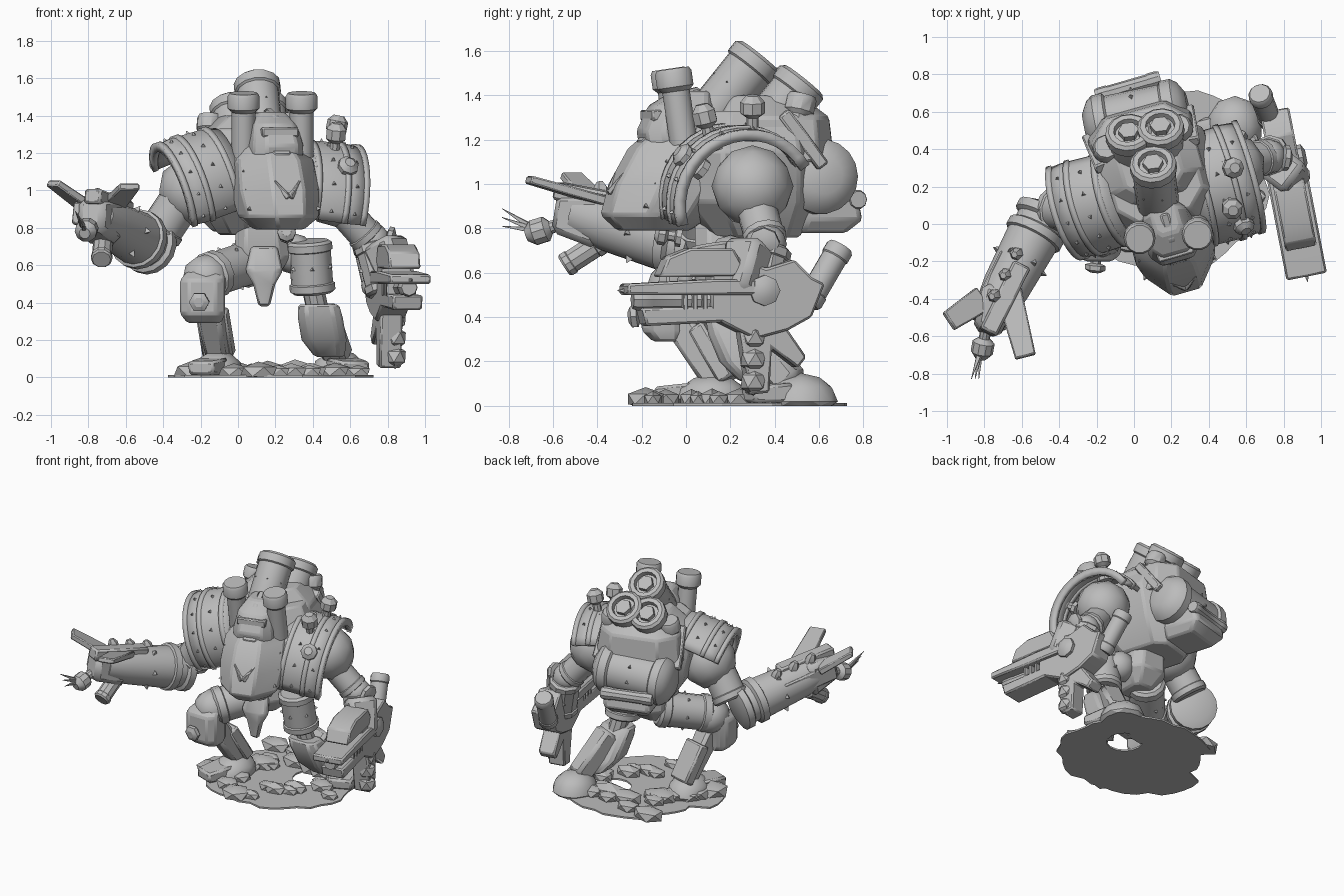
import bpy, bmesh, math, random
from mathutils import Matrix, Vector
random.seed(4)
if bpy.data.objects.get("Cube"):
    bpy.data.objects.remove(bpy.data.objects["Cube"])
grey = bpy.data.materials.new("bare_grey")
grey.use_nodes = True
grey.diffuse_color = (0.5, 0.5, 0.5, 1)
grey.node_tree.nodes["Principled BSDF"].inputs["Base Color"].default_value = grey.diffuse_color
IDENTITY = Matrix.Identity(4)
rivet_spots = []

def finish(name, bm, matrix=IDENTITY, bevel=0):
    bm.transform(matrix)
    bmesh.ops.recalc_face_normals(bm, faces=bm.faces)
    mesh = bpy.data.meshes.new(name)
    bm.to_mesh(mesh)
    bm.free()
    mesh.materials.append(grey)
    mesh.polygons.foreach_set("use_smooth", [True] * len(mesh.polygons))
    mesh.set_sharp_from_angle(angle=math.radians(32))
    obj = bpy.data.objects.new(name, mesh)
    bpy.context.collection.objects.link(obj)
    if bevel:
        obj.modifiers.new("edge_bevel", 'BEVEL').width = bevel
    return obj

def aim(start, end):
    start, axis = Vector(start), Vector(end) - Vector(start)
    return Matrix.Translation(start) @ axis.to_track_quat('Z', 'Y').to_matrix().to_4x4(), axis.length

# Skin a closed solid over rings of points
def solid(name, rings, matrix=IDENTITY, bevel=0):
    bm = bmesh.new()
    rows = [[bm.verts.new(point) for point in ring] for ring in rings]
    for low, high in zip(rows, rows[1:]):
        for i in range(len(low)):
            bm.faces.new((low[i - 1], low[i], high[i], high[i - 1]))
    bm.faces.new(rows[0])
    bm.faces.new(rows[-1])
    return finish(name, bm, matrix, bevel)

# Lathe a (fraction along, radius factor) profile between two points
def turned(name, start, end, radius, profile, sides=14, matrix=IDENTITY, rivets=0):
    place, length = aim(start, end)
    place = matrix @ place
    for i in range(rivets):
        out = Vector((math.cos(math.tau * i / rivets), math.sin(math.tau * i / rivets), 0))
        rivet_spots.append((place @ (out * radius * 0.9 + Vector((0, 0, length / 2))), place.to_3x3() @ out))
    spokes = [(radius * math.cos(math.tau * i / sides), radius * math.sin(math.tau * i / sides)) for i in range(sides)]
    return solid(name, [[(u * f, v * f, along * length) for u, v in spokes] for along, f in profile], place)

def ball(name, centre, radius, squash=(1, 1, 1), matrix=IDENTITY, detail=2):
    bm = bmesh.new()
    bmesh.ops.create_icosphere(bm, subdivisions=detail, radius=radius)
    bm.transform(matrix @ Matrix.Translation(centre) @ Matrix.Diagonal((*squash, 1)))
    for v in bm.verts:
        v.co.z = max(v.co.z, 0)
    finish(name, bm)

# Stack chamfered rectangles given as (height, centre x, centre y, half x, half y)
def loft(name, sections, matrix=IDENTITY, c=0.6):
    outline = [(1, c), (c, 1), (-c, 1), (-1, c), (-1, -c), (-c, -1), (c, -1), (1, -c)]
    solid(name, [[(x + hx * u, y + hy * v, z) for u, v in outline] for z, x, y, hx, hy in sections], matrix, 0.012)

def beam(name, start, end, width, height, taper=1, matrix=IDENTITY):
    place, length = aim(start, end)
    corners = [(u * width / 2, v * height / 2) for u, v in ((-1, -1), (1, -1), (1, 1), (-1, 1))]
    rings = [[(u * f, v * f, z) for u, v in corners] for f, z in ((1, 0), (taper, length))]
    solid(name, rings, matrix @ place, min(width, height) * 0.15)

# Extrude a (y, z) outline sideways
def slab(name, outline, thickness, matrix=IDENTITY):
    solid(name, [[(side * thickness / 2, y, z) for y, z in outline] for side in (-1, 1)], matrix, 0.01)

# Curved shoulder shell swept from front to back
def shell(name, matrix, radius, stations, thickness, first, last=148):
    bm = bmesh.new()
    angles = [math.radians(first + (last - first) * i / 16) for i in range(17)]
    rows = [[bm.verts.new((x, -radius * f * math.cos(a), radius * f * math.sin(a))) for x, f in stations] for a in angles]
    for low, high in zip(rows, rows[1:]):
        for k in range(len(stations) - 1):
            bm.faces.new((low[k], low[k + 1], high[k + 1], high[k]))
    mod = finish(name, bm, matrix).modifiers.new("thickness", 'SOLIDIFY')
    mod.thickness, mod.offset = thickness, 0

PLAIN = [(0, 1), (1, 1)]
DRUM = [(0, 0.85), (0.05, 1), (0.18, 1), (0.2, 0.92), (0.8, 0.92), (0.82, 1), (0.95, 1), (1, 0.85)]
CHIMNEY = [(0, 0.75), (0.7, 0.75), (0.76, 1), (0.95, 1), (1, 0.88)]
ENGINE = [(0, 0.9), (0.1, 1), (0.8, 1), (0.82, 1.1), (0.96, 1.1), (1, 0.95), (1, 0.7), (0.92, 0.65)]
KNOB = [(0, 0.9), (0.2, 0.9), (0.25, 0.5), (0.5, 0.5), (0.6, 1), (0.85, 1), (1, 0.5)]
BARREL = [(0, 0.5), (0.06, 0.85), (0.12, 1), (0.22, 1), (0.24, 0.9), (0.76, 0.9), (0.78, 1), (0.88, 1), (0.94, 0.85), (1, 0.5)]
GAUNTLET = [(0, 0.7), (0.03, 1), (0.1, 1), (0.12, 0.85), (0.18, 0.85), (0.2, 1), (0.27, 1), (0.28, 0.9), (0.75, 0.8), (1, 0.65)]

# Torso, turned a little towards its left
torso = Matrix.Translation((0.12, 0.2, 0)) @ Matrix.Rotation(math.radians(16), 4, 'Z')
loft("torso_core", [(0.76, 0, 0.1, 0.17, 0.2), (0.92, 0, 0.06, 0.28, 0.3), (1.15, 0, 0.05, 0.33, 0.3), (1.33, 0, 0.08, 0.24, 0.24)], torso)
loft("chest_plate", [(0.79, 0, -0.36, 0.12, 0.16), (0.86, 0, -0.35, 0.2, 0.24), (1, 0, -0.28, 0.22, 0.27), (1.16, 0, -0.21, 0.21, 0.25), (1.25, 0, -0.16, 0.14, 0.2)], torso, 0.4)
for side in (-1, 1):
    beam("chest_emblem_bar", (0, -0.56, 0.96), (side * 0.07, -0.51, 1.05), 0.04, 0.03, 0.6, torso)
    beam("back_plate", (side * 0.2, 0.18, 1.32), (side * 0.22, 0.36, 1.08), 0.18, 0.06, 1, torso)
    turned("exhaust_pipe", (side * 0.24, 0.2, 1.1), (side * 0.2, 0.28, 1.4), 0.07, CHIMNEY, 10, torso)
    for z in (0.9, 1, 1.1):
        rivet_spots.append((torso @ Vector((side * 0.19, -0.4 + (z - 1) / 2, z)), torso.to_3x3() @ Vector((side, -1, 0.3))))

# Head between two chimneys
loft("helmet", [(1.14, 0, -0.25, 0.14, 0.15), (1.24, 0, -0.26, 0.14, 0.16), (1.35, 0, -0.23, 0.12, 0.14), (1.42, 0, -0.18, 0.07, 0.08)], torso)
beam("helmet_brow", (-0.1, -0.37, 1.31), (0.1, -0.37, 1.31), 0.05, 0.05, 1, torso)
slab("helmet_crest", [(-0.4, 1.28), (-0.3, 1.4), (-0.15, 1.44), (-0.15, 1.3)], 0.05, torso)
beam("jaw_guard", (0, -0.33, 1.24), (0, -0.42, 1.17), 0.16, 0.08, 0.6, torso)
for x, y in ((0.03, -0.07), (0.34, -0.05)):
    turned("head_chimney", (x, y + 0.04, 1.18), (x, y - 0.01, 1.52), 0.085, CHIMNEY)

# Back: three engine pots, fuel barrel and lower pack
loft("engine_block", [(1.1, 0, 0.17, 0.3, 0.27), (1.3, 0, 0.17, 0.27, 0.25), (1.4, 0, 0.14, 0.16, 0.16)], torso)
for x, y, z in ((0.1, 0.33, 1.58), (-0.03, 0.5, 1.46), (0.14, 0.53, 1.47)):
    foot = (x + 0.03, y - 0.24, z - 0.3)
    turned("engine_pot", foot, (x, y, z), 0.114, ENGINE, 14, rivets=7)
    turned("engine_nozzle_hub", foot, (x, y + 0.004, z), 0.055, PLAIN, 6)
turned("fuel_barrel", (-0.28, 0.4, 1), (0.28, 0.36, 1.04), 0.17, BARREL, 18, torso, rivets=9)
loft("lower_pack", [(0.78, 0, 0.4, 0.13, 0.11), (0.84, 0, 0.44, 0.17, 0.14), (0.94, 0, 0.42, 0.17, 0.14)], torso, 0.85)
turned("pack_pipe", (-0.18, 0.55, 0.93), (0.18, 0.55, 0.93), 0.045, DRUM, 10, torso)

# Shoulder guards with raised rims, balls and knobs
for side, label, x, y, z, radius, tilt, first in ((-1, "right", 0.33, 0.02, 1.03, 0.27, 18, -40), (1, "left", 0.32, -0.06, 0.93, 0.32, 7, -18)):
    place = torso @ Matrix.Translation((side * x, y, z)) @ Matrix.Rotation(math.radians(side * tilt), 4, 'Y')
    shell(label + "_shoulder_guard", place, radius, [(side * u, f) for u, f in ((-0.17, 0.92), (-0.08, 0.98), (0.08, 1), (0.16, 0.97))], 0.03, first)
    for u, f in ((-0.11, 0.97), (0.05, 1), (0.155, 0.98)):
        shell(label + "_guard_rim", place, radius * f, [(side * (u - 0.015), 1), (side * (u + 0.015), 1)], 0.05, first)
    for degrees in range(first + 10, 148, 26):
        out = Vector((0, -math.cos(math.radians(degrees)), math.sin(math.radians(degrees))))
        for u in (-0.03, 0.1):
            rivet_spots.append((place @ (out * (radius + 0.01) + Vector((side * u, 0, 0))), place.to_3x3() @ out))
ball("right_shoulder_ball", (-0.24, 0.08, 1), 0.19)
ball("left_shoulder_ball", (0.52, 0.3, 0.99), 0.185)
for base, tip in (((0.5, 0.3, 1.2), (0.54, 0.3, 1.4)), ((0.51, 0.12, 1.15), (0.53, 0.07, 1.36)), ((0.55, 0.08, 1.06), (0.6, -0.04, 1.15))):
    turned("guard_knob", base, tip, 0.056, KNOB, 8)

# Right arm, reaching forward
elbow, wrist = Vector((-0.46, 0.08, 0.7)), Vector((-0.76, -0.48, 0.86))
turned("right_upper_arm", (-0.27, 0.06, 1), (-0.43, 0.08, 0.76), 0.125, DRUM, 12)
turned("right_forearm", elbow, wrist, 0.16, GAUNTLET, 16, rivets=6)
beam("gauntlet_top_rail", (-0.6, -0.22, 0.9), (-0.78, -0.58, 0.97), 0.1, 0.08)
beam("gauntlet_side_rail", (-0.69, -0.16, 0.8), (-0.86, -0.5, 0.88), 0.06, 0.12)
beam("gauntlet_hand", (-0.71, -0.36, 0.83), (-0.79, -0.58, 0.87), 0.21, 0.25, 0.7)
beam("outer_blade", (-0.81, -0.4, 0.91), (-0.99, -0.52, 1.04), 0.14, 0.045, 0.8)
beam("inner_blade", (-0.67, -0.36, 0.92), (-0.58, -0.71, 1.02), 0.14, 0.045, 0.8)
turned("torch_nozzle", (-0.78, -0.5, 0.84), (-0.82, -0.72, 0.77), 0.06, KNOB, 10)
for lift in (-0.04, 0, 0.04):
    beam("torch_spike", (-0.82, -0.67, 0.79), (-0.85 - lift / 2, -0.83, 0.85 + lift), 0.03, 0.03, 0.1)
turned("torch_tank", (-0.72, -0.38, 0.74), (-0.73, -0.55, 0.63), 0.058, DRUM, 10)
for t in (0.4, 0.6, 0.8):
    turned("gauntlet_valve", elbow.lerp(wrist, t), elbow.lerp(wrist, t) + Vector((-0.06, -0.02, 0.18)), 0.035, KNOB, 6)

# Left arm, hanging down
turned("left_upper_arm", (0.54, 0.31, 0.92), (0.7, 0.36, 0.74), 0.1, DRUM, 12)
ball("left_elbow", (0.72, 0.36, 0.73), 0.095)
turned("left_forearm", (0.72, 0.37, 0.72), (0.79, 0.32, 0.45), 0.11, DRUM, 10, rivets=5)
turned("elbow_cap", (0.74, 0.36, 0.75), (0.84, 0.35, 0.73), 0.07, KNOB, 8)
beam("left_hand", (0.78, 0.3, 0.73), (0.86, 0.24, 0.5), 0.2, 0.2, 0.8)

# Gun carried along the left side
gun = Matrix.Translation((0.83, 0.2, 0)) @ Matrix.Rotation(math.radians(11), 4, 'Z')
slab("gun_receiver", [(-0.1, 0.62), (0, 0.68), (0.15, 0.62), (0.28, 0.66), (0.36, 0.58), (0.42, 0.55), (0.36, 0.4), (0.25, 0.34), (0.1, 0.3), (-0.1, 0.4)], 0.16, gun)
slab("gun_top_shield", [(-0.34, 0.58), (-0.3, 0.67), (-0.2, 0.71), (0, 0.71), (0.05, 0.62), (0, 0.58)], 0.17, gun)
slab("gun_upper_rail", [(-0.49, 0.5), (-0.49, 0.55), (-0.1, 0.57), (0.1, 0.57), (0.1, 0.5)], 0.22, gun)
slab("gun_lower_rail", [(-0.4, 0.36), (-0.42, 0.44), (0, 0.45), (0, 0.38)], 0.16, gun)
turned("gun_barrel", (0, -0.45, 0.48), (0, 0, 0.48), 0.05, DRUM, 8, gun)
beam("gun_muzzle_spike", (0, -0.44, 0.52), (0, -0.52, 0.52), 0.04, 0.04, 0.1, gun)
for i in range(5):
    beam("gun_cooling_rib", (-0.08, i * 0.045 - 0.22, 0.47), (0.08, i * 0.045 - 0.22, 0.47), 0.02, 0.1, 1, gun)
turned("gun_side_hub", (0, 0.14, 0.52), (0.12, 0.14, 0.52), 0.07, KNOB, 8, gun)
turned("gun_stock_tank", (-0.03, 0.36, 0.46), (-0.06, 0.52, 0.72), 0.065, DRUM, 12, gun)
slab("gun_under_blade", [(0.02, 0.42), (0.2, 0.42), (0.34, 0.22), (0.3, 0.17), (0.18, 0.26), (0.17, 0.06), (0.08, 0.05)], 0.12, gun)
for z in (0.11, 0.21, 0.31):
    ball("gun_feed_ball", (0.03, 0.1, z), 0.065, (1, 1, 1), gun, 1)

# Pelvis and hanging front plate
loft("pelvis", [(0.54, 0.13, 0.18, 0.08, 0.1), (0.64, 0.13, 0.2, 0.15, 0.16), (0.82, 0.12, 0.2, 0.13, 0.16)])
loft("front_apron", [(0.38, 0.14, 0, 0.03, 0.02), (0.5, 0.14, 0, 0.06, 0.03), (0.57, 0.14, 0, 0.1, 0.04), (0.7, 0.14, 0.05, 0.07, 0.04)])
turned("belt_bolt", (0.26, -0.02, 0.76), (0.26, -0.14, 0.78), 0.05, KNOB, 8)

# Right leg, knee raised
turned("right_thigh", (0.08, 0.22, 0.62), (-0.16, -0.05, 0.54), 0.13, DRUM, 12, rivets=6)
ball("right_knee", (-0.17, -0.05, 0.53), 0.13)
loft("right_knee_guard", [(0.29, -0.18, -0.08, 0.09, 0.07), (0.34, -0.19, -0.1, 0.12, 0.1), (0.52, -0.19, -0.1, 0.12, 0.1), (0.58, -0.17, -0.05, 0.09, 0.08)])
turned("right_knee_spike", (-0.2, -0.16, 0.41), (-0.21, -0.26, 0.4), 0.055, KNOB, 6)
beam("right_shin", (-0.16, -0.05, 0.42), (-0.1, 0.16, 0.08), 0.14, 0.14, 0.8)
beam("right_calf_guard", (-0.14, 0.06, 0.36), (-0.1, 0.2, 0.12), 0.17, 0.08)
ball("right_foot", (-0.11, 0.12, 0.03), 0.14, (1, 1.2, 0.8))
beam("right_toe", (-0.13, 0.06, 0.06), (-0.2, -0.12, 0.05), 0.18, 0.09, 0.8)

# Left leg, stepping back
ball("left_hip", (0.3, 0.2, 0.66), 0.11)
turned("left_thigh", (0.38, 0.13, 0.73), (0.4, 0.17, 0.45), 0.122, DRUM, 14, rivets=6)
turned("left_knee_joint", (0.4, 0.17, 0.48), (0.43, 0.2, 0.34), 0.06, PLAIN, 10)
loft("left_shin_guard", [(0.11, 0.49, 0.34, 0.08, 0.1), (0.2, 0.46, 0.26, 0.12, 0.11), (0.32, 0.44, 0.2, 0.12, 0.1), (0.39, 0.43, 0.16, 0.11, 0.07)])
beam("left_calf", (0.44, 0.26, 0.36), (0.54, 0.48, 0.1), 0.15, 0.15, 0.9)
ball("left_foot", (0.54, 0.52, 0.02), 0.15, (1, 1.1, 0.85))
beam("left_toe", (0.56, 0.45, 0.06), (0.63, 0.28, 0.05), 0.2, 0.09, 0.8)

# Ground plate with a gap, and scattered rocks
def ground_point(a, reach):
    reach *= 0.78 if 2.3 < a % math.tau < 3.1 else 1
    return 0.17 + 0.56 * reach * math.cos(a), 0.24 + 0.5 * reach * math.sin(a)

edge = [ground_point(math.tau * i / 40, random.uniform(0.92, 1.02)) for i in range(40)]
cut = solid("ground_plate", [[(x, y, z) for x, y in edge] for z in (0, 0.012)]).modifiers.new("gap", 'BOOLEAN')
cut.object = turned("gap_cutter", (0.36, 0.33, -0.1), (0.36, 0.33, 0.1), 0.12, PLAIN)
cut.object.hide_render = cut.object.hide_viewport = True
for i in range(26):
    spot = (*ground_point(i * 2.4, random.uniform(0.35, 0.88)), 0.03)
    ball("rock", spot, random.uniform(0.06, 0.11), (1.2, random.uniform(0.7, 1.1), 0.6), IDENTITY, 1)

# Pyramid rivets over the armour
bm = bmesh.new()
for spot, normal in rivet_spots:
    bmesh.ops.create_cone(bm, cap_ends=True, segments=3, radius1=0.026, radius2=0.002, depth=0.035, matrix=aim(spot, spot + normal)[0])
finish("rivets", bm)
